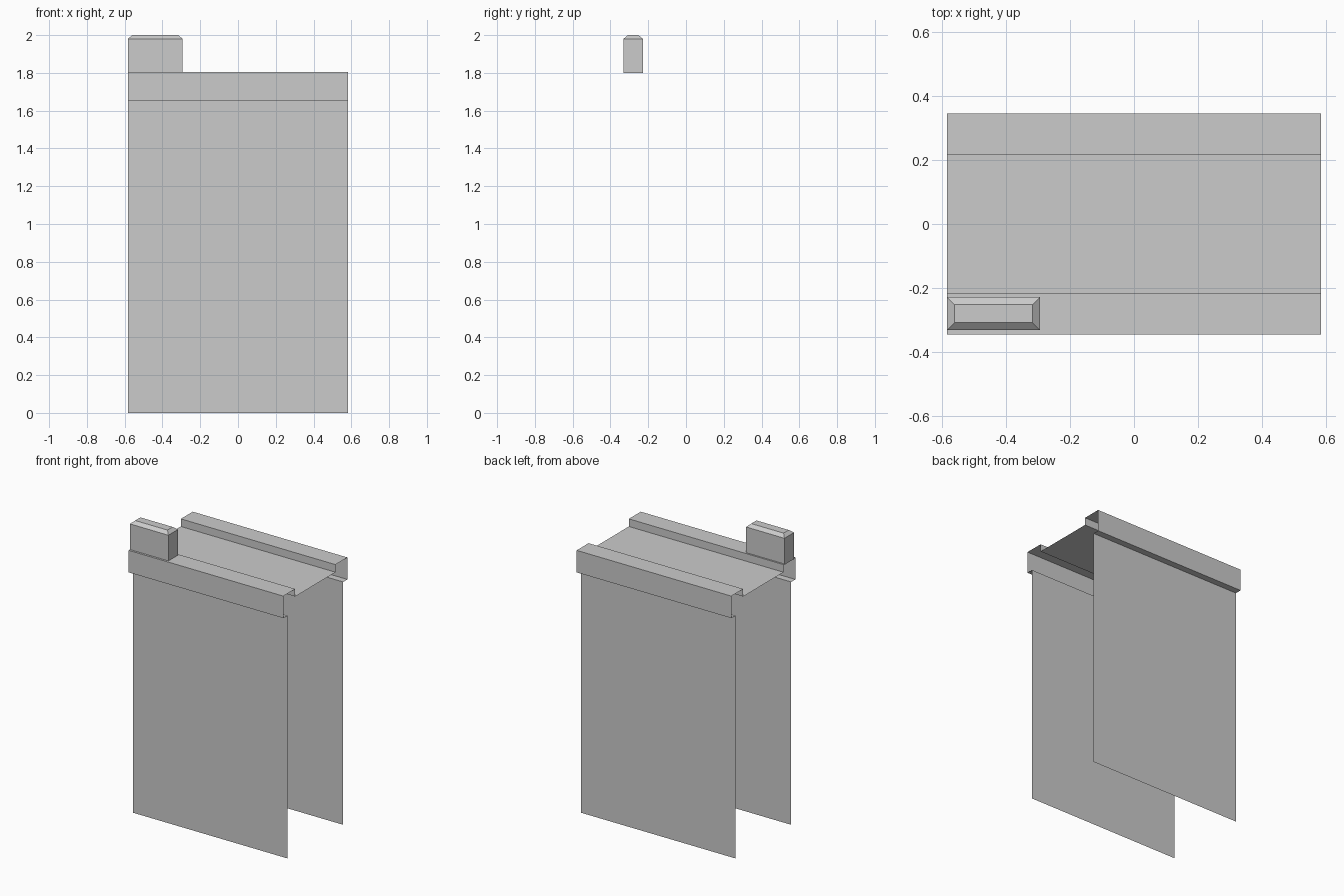
import bpy, bmesh

if "Cube" in bpy.data.objects:
    bpy.data.objects.remove(bpy.data.objects["Cube"])

HALF_X = 0.583


def make_object(name, bm):
    mesh = bpy.data.meshes.new(name)
    bm.to_mesh(mesh)
    bm.free()
    obj = bpy.data.objects.new(name, mesh)
    bpy.context.collection.objects.link(obj)
    return obj


def sweep_x(name, profile):
    """Sweep an open (y, z) profile along x, leaving the ends open."""
    bm = bmesh.new()
    rows = [[bm.verts.new((x, y, z)) for y, z in profile] for x in (-HALF_X, HALF_X)]
    for i in range(len(profile) - 1):
        bm.faces.new((rows[0][i], rows[1][i], rows[1][i + 1], rows[0][i + 1]))
    return make_object(name, bm)


# Wall shell: front wall, overhanging parapet, sunken walkway, mirrored to the back
half = [(-0.30, 0), (-0.30, 1.655), (-0.345, 1.655),
        (-0.345, 1.805), (-0.217, 1.805), (-0.217, 1.753)]
profile = half + [(-y, z) for y, z in reversed(half)]
sweep_x("wall_section", profile)

# Single merlon with a chamfered top, standing on the front parapet
x0, x1, y0, y1 = -HALF_X, -0.293, -0.331, -0.228
bm = bmesh.new()
rings = []
for z, inset in ((1.80, 0), (1.98, 0), (2.0, 0.0235)):
    a, b, c, d = x0 + inset, x1 - inset, y0 + inset, y1 - inset
    rings.append([bm.verts.new((x, y, z)) for x, y in ((a, c), (b, c), (b, d), (a, d))])
for low, high in zip(rings, rings[1:]):
    for i in range(4):
        j = (i + 1) % 4
        bm.faces.new((low[i], low[j], high[j], high[i]))
bm.faces.new(rings[-1])
make_object("merlon", bm)
